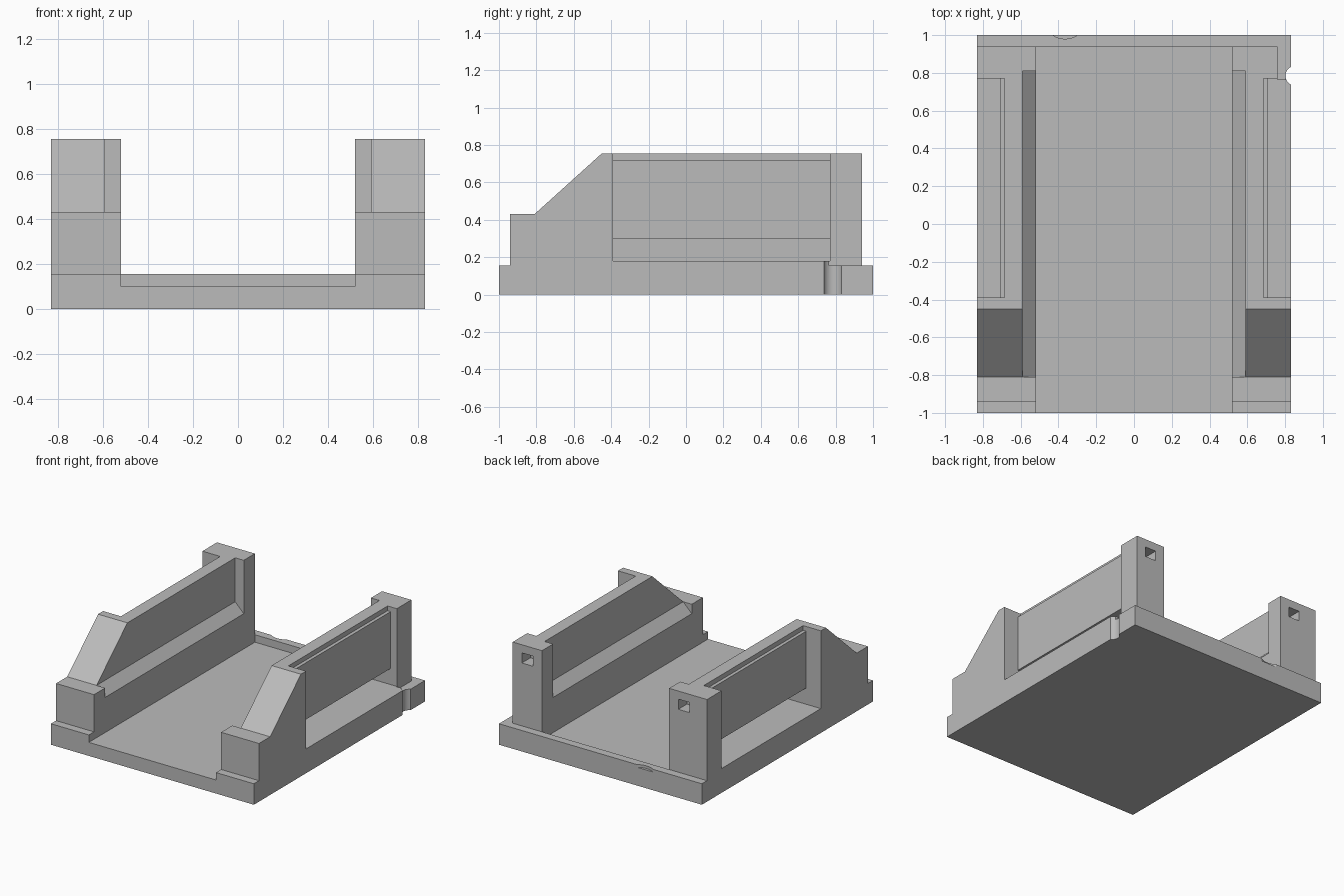
import bpy, bmesh, math
from mathutils import Vector

if "Cube" in bpy.data.objects:
    bpy.data.objects.remove(bpy.data.objects["Cube"])

grey = bpy.data.materials.new("plain_grey")
grey.use_nodes = True
grey.diffuse_color = (0.5, 0.5, 0.5, 1)
grey.node_tree.nodes["Principled BSDF"].inputs["Base Color"].default_value = (0.5, 0.5, 0.5, 1)


def prism(name, points, axis, lo, hi):
    """Extrude a 2D outline along one axis; the outline uses the other two in order."""
    bm = bmesh.new()
    verts = []
    for a, b in points:
        co = [a, b]
        co.insert(axis, lo)
        verts.append(bm.verts.new(co))
    face = bm.faces.new(verts)
    grown = bmesh.ops.extrude_face_region(bm, geom=[face])["geom"]
    shift = Vector((0, 0, 0))
    shift[axis] = hi - lo
    bmesh.ops.translate(bm, vec=shift, verts=[g for g in grown if isinstance(g, bmesh.types.BMVert)])
    bmesh.ops.recalc_face_normals(bm, faces=bm.faces)
    mesh = bpy.data.meshes.new(name)
    bm.to_mesh(mesh)
    bm.free()
    mesh.materials.append(grey)
    obj = bpy.data.objects.new(name, mesh)
    bpy.context.collection.objects.link(obj)
    return obj


def box(name, x, y, z):
    return prism(name, [(x[0], y[0]), (x[1], y[0]), (x[1], y[1]), (x[0], y[1])], 2, *z)


def circle(cx, cy, r, n=32):
    return [(cx + r * math.cos(math.tau * i / n), cy + r * math.sin(math.tau * i / n)) for i in range(n)]


def combine(target, tool, operation):
    """Apply a boolean and discard the tool."""
    tool.hide_render = True
    mod = target.modifiers.new(tool.name, "BOOLEAN")
    mod.object, mod.operation, mod.solver = tool, operation, "EXACT"
    graph = bpy.context.evaluated_depsgraph_get()
    mesh = bpy.data.meshes.new_from_object(target.evaluated_get(graph))
    target.modifiers.clear()
    target.data = mesh
    bpy.data.objects.remove(tool)


# Base plate with a shallow open-fronted floor and a back lip
body = box("cradle_body", (-0.83, 0.83), (-1, 1), (0, 0.155))
combine(body, box("floor_cutter", (-0.52, 0.52), (-1.1, 0.94), (0.10, 0.3)), "DIFFERENCE")

# Side profile (y, z) of a wall; it sinks into the base for a clean union
wall_side = [(-0.94, 0.05), (-0.94, 0.43), (-0.81, 0.43), (-0.45, 0.755), (0.94, 0.755), (0.94, 0.05)]
# Cross-sections (x, z) of the inner chamfered recess and the outer panel recess
inner_cut = [(0.50, 0.34), (0.59, 0.43), (0.59, 0.9), (0.50, 0.9)]
outer_cut = [(0.9, 0.18), (0.56, 0.18), (0.56, 0.30), (0.71, 0.30),
             (0.71, 0.72), (0.685, 0.72), (0.685, 0.9), (0.9, 0.9)]

for s in (-1, 1):
    def flip(points):
        return [(s * x, z) for x, z in points]

    wall = prism("side_wall", wall_side, 0, s * 0.52, s * 0.83)
    combine(wall, prism("inner_cutter", flip(inner_cut), 1, -0.81, 0.81), "DIFFERENCE")
    combine(wall, prism("outer_cutter", flip(outer_cut), 1, -0.39, 0.77), "DIFFERENCE")
    # Small rectangular socket in the rear post
    hole = sorted((s * 0.595, s * 0.685))
    combine(wall, box("socket_cutter", hole, (0.84, 1.1), (0.62, 0.695)), "DIFFERENCE")
    if s > 0:
        # The left rear post is narrower
        combine(wall, box("post_cutter", (0.76, 0.9), (0.765, 1.1), (0.155, 0.9)), "DIFFERENCE")
    combine(body, wall, "UNION")

# Rounded notches in the side and in the back lip
combine(body, prism("side_notch", circle(0.854, 0.785, 0.052), 2, -0.1, 0.3), "DIFFERENCE")
combine(body, prism("back_notch", circle(-0.365, 1.096, 0.116, 48), 2, 0.135, 0.3), "DIFFERENCE")

# Clean up flat regions and keep crisp edges
bm = bmesh.new()
bm.from_mesh(body.data)
bmesh.ops.remove_doubles(bm, verts=bm.verts, dist=0.0001)
bmesh.ops.dissolve_limit(bm, angle_limit=math.radians(0.5), verts=bm.verts, edges=bm.edges)
bm.to_mesh(body.data)
bm.free()
body.data.name = "cradle_body"
bpy.context.view_layer.objects.active = body
body.select_set(True)
bpy.ops.object.shade_smooth_by_angle(angle=math.radians(25))
